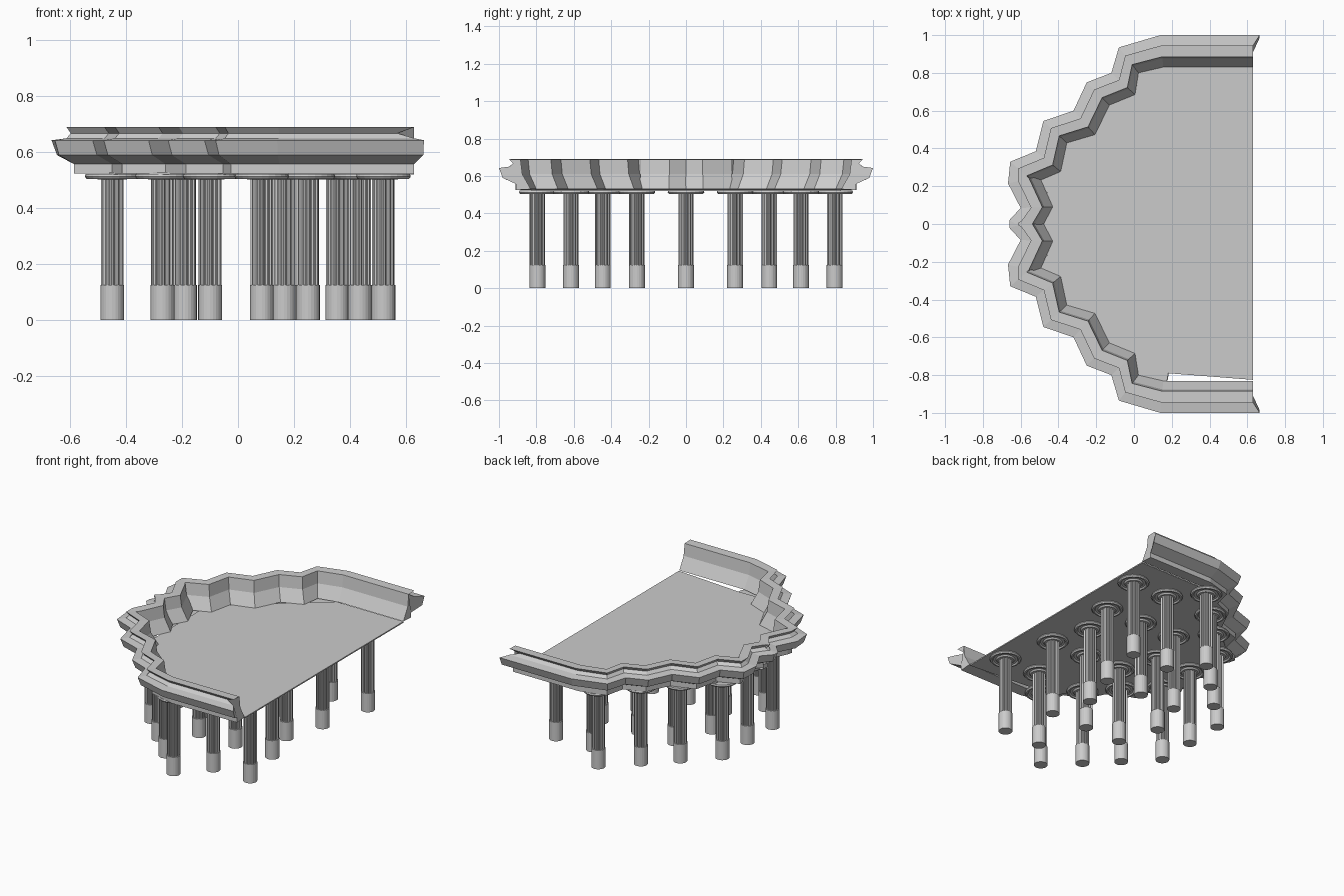
import bpy, bmesh, math
from mathutils import Vector

if "Cube" in bpy.data.objects:
    bpy.data.objects.remove(bpy.data.objects["Cube"])


def make_mesh(name, verts, faces):
    me = bpy.data.meshes.new(name)
    me.from_pydata(verts, [], faces)
    bm = bmesh.new()
    bm.from_mesh(me)
    bmesh.ops.recalc_face_normals(bm, faces=bm.faces)
    bm.to_mesh(me)
    bm.free()
    return me


def place(name, me, loc=(0, 0, 0)):
    ob = bpy.data.objects.new(name, me)
    ob.location = loc
    bpy.context.collection.objects.link(ob)
    return ob


def stacked_rings(name, rings):
    """Skin a list of equal-length vertex rings and cap both ends."""
    n = len(rings[0])
    verts = [v for r in rings for v in r]
    faces = [(k * n + i, k * n + (i + 1) % n, (k + 1) * n + (i + 1) % n, (k + 1) * n + i)
             for k in range(len(rings) - 1) for i in range(n)]
    faces += [tuple(range(n)), tuple(range(len(verts) - n, len(verts)))]
    return make_mesh(name, verts, faces)


def ring(r, z, n, groove=0.0):
    out = []
    for i in range(n):
        a = 2 * math.pi * i / n
        rr = r - (groove if i % 4 in (2, 3) else 0)
        out.append((rr * math.cos(a), rr * math.sin(a), z))
    return out


# Scalloped cornice: plan outline (back half), mirrored to the front half
half = [(.66, 1), (.14, 1), (-.08, .935), (-.12, .8), (-.25, .75), (-.32, .6),
        (-.48, .545), (-.52, .385), (-.655, .33), (-.667, .215), (-.6, .085), (-.66, .02)]
path = [Vector(p) for p in half] + [Vector((x, -y)) for x, y in reversed(half)]

# Moulding profile: inward distance, height, x where the straight end stops
profile = [(.09, .525, .63), (.09, .558, .63), (.02, .59, .663), (0, .643, .665),
           (.055, .65, .63), (.075, .668, .57), (.055, .69, .63), (.115, .688, .63),
           (.125, .61, .63), (.17, .53, .63)]
sections = []
for i, p in enumerate(path):
    end = i in (0, len(path) - 1)
    a, b = path[max(i - 1, 0)], path[min(i + 1, len(path) - 1)]
    t = (b - a).normalized()
    inward = Vector((-t.y, t.x))
    row = []
    for d, z, ex in profile:
        q = p + inward * d
        row.append((ex if end else q.x, q.y, z))
    sections.append(row)
place("scalloped_cornice", stacked_rings("scalloped_cornice", sections))

# Thin floor slab
floor = [(.63, .83), (.14, .83), (-.05, .68), (-.33, .45), (-.46, .34), (-.46, -.34),
         (-.33, -.5), (-.05, -.7), (0, -.79), (.18, -.79), (.63, -.825)]
place("floor_slab", stacked_rings("floor_slab", [[(x, y, z) for x, y in floor]
                                                 for z in (.521, .529)]))

# Column parts, shared by every column
base = stacked_rings("column_base", [ring(.0425, 0, 24), ring(.0425, .125, 24)])
shaft = stacked_rings("column_shaft", [ring(.0405, .12, 48, .006), ring(.0405, .508, 48, .006)])
capital = stacked_rings("column_capital", [ring(r, z, 24) for r, z in (
    (.052, .503), (.06, .512), (.075, .512), (.082, .504), (.092, .505),
    (.098, .513), (.095, .522))])

# Column layout: centre line, then mirrored pairs
spots = [(-.45, 0), (-.19, 0), (.355, 0)]
for x, y in [(-.45, .263), (-.10, .263), (.165, .263), (.435, .263), (-.27, .445),
             (-.10, .615), (.25, .615), (.52, .615), (.085, .795)]:
    spots += [(x, y), (x, -y)]
for x, y in spots:
    for name, me in (("column_base", base), ("column_shaft", shaft), ("column_capital", capital)):
        place(name, me, (x, y, 0))
